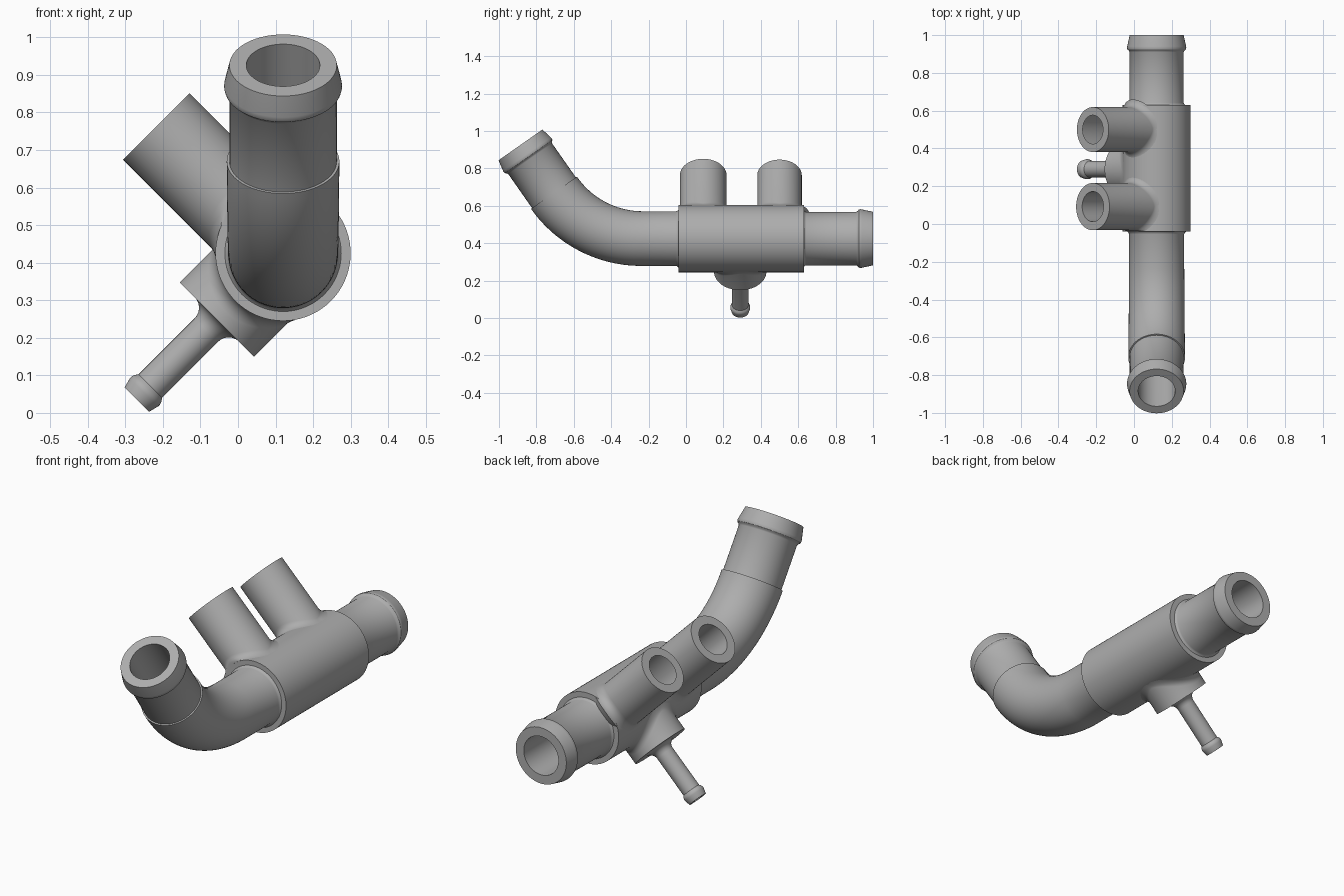
import bpy
import bmesh
from math import sin, cos, radians, pi, sqrt
from mathutils import Vector

cube = bpy.data.objects.get("Cube")
if cube:
    bpy.data.objects.remove(cube)

SEG = 72
AXIS = Vector((0.12, 0, 0.425))      # centre line of the straight body
BODY_R, FRONT_END = 0.18, -0.038
BEND_Y, BEND_R, BEND = -0.235, 0.575, radians(55)
BACK_Y, NECK = 1.0, 0.312
ARC_START = BACK_Y - BEND_Y
ARC_END = ARC_START + BEND_R * BEND
LENGTH = ARC_END + NECK
ANGLES = [2 * pi * i / SEG for i in range(SEG)]

grey = bpy.data.materials.new("grey_plastic")
grey.use_nodes = True
colour = (0.42, 0.42, 0.42, 1)
grey.diffuse_color = colour
grey.node_tree.nodes["Principled BSDF"].inputs["Base Color"].default_value = colour


def loft(name, rings):
    """Closed solid skinned through rings of points."""
    bm = bmesh.new()
    loops = [[bm.verts.new(p) for p in ring] for ring in rings]
    for a, b in zip(loops, loops[1:]):
        for i in range(SEG):
            j = (i + 1) % SEG
            bm.faces.new((a[i], a[j], b[j], b[i]))
    bm.faces.new(loops[0])
    bm.faces.new(loops[-1])
    bmesh.ops.recalc_face_normals(bm, faces=bm.faces)
    mesh = bpy.data.meshes.new(name)
    bm.to_mesh(mesh)
    bm.free()
    mesh.materials.append(grey)
    obj = bpy.data.objects.new(name, mesh)
    bpy.context.collection.objects.link(obj)
    return obj


def pipe_ring(s, r):
    """Ring across the bent centre line at distance s from the back end."""
    turn = min(max((s - ARC_START) / BEND_R, 0), BEND)
    heading = Vector((0, -cos(turn), sin(turn)))
    up = Vector((0, sin(turn), cos(turn)))
    if s < ARC_START:
        centre = AXIS + Vector((0, BACK_Y - s, 0))
    else:
        centre = AXIS + Vector((0, BEND_Y - BEND_R * sin(turn), BEND_R * (1 - cos(turn))))
        centre += heading * max(s - ARC_END, 0)
    return [centre + Vector((r * cos(t), 0, 0)) + up * r * sin(t) for t in ANGLES]


def side_point(y, direction, t, r, h):
    """Point around a port axis that leaves the body sideways."""
    across = direction.cross(Vector((0, 1, 0)))
    p = AXIS + Vector((0, y, 0)) + direction * h
    return p + across * r * sin(t) + Vector((0, r * cos(t), 0))


def side_ring(y, direction, r, h):
    return [side_point(y, direction, t, r, h) for t in ANGLES]


def saddle_ring(y, direction, r, fillet, a):
    """Ring of the rounded blend between a port and the round body."""
    ring = []
    for t in ANGLES:
        f = fillet * (0.4 + 0.6 * abs(cos(t)))
        rr = r + f * (1 - sin(a))
        h = sqrt(max(BODY_R ** 2 - (rr * sin(t)) ** 2, 0)) + f * (1 - cos(a)) - 0.002
        p = side_point(y, direction, t, rr, h)
        p.y = max(p.y, FRONT_END)
        ring.append(p)
    return ring


def port(name, y, direction, r, top, fillet):
    rings = [side_ring(y, direction, r * 0.9, 0.05)]
    rings += [saddle_ring(y, direction, r, fillet, radians(a)) for a in range(0, 91, 15)]
    rings.append(side_ring(y, direction, r, top))
    return loft(name, rings)


# Main pipe: barbed ends, thick body and swept bend
barb = [(0, 0.143), (0.06, 0.156), (0.068, 0.157), (0.076, 0.155), (0.083, 0.147), (0.09, 0.143)]
profile = barb + [(0.358, 0.143), (0.365, 0.146), (0.37, 0.153), (0.37, BODY_R),
                  (1.04, BODY_R), (1.04, 0.155), (1.046, 0.149), (1.054, 0.146)]
STEPS = 28
for i in range(STEPS + 1):
    k = i / STEPS
    profile.append((ARC_START + (ARC_END - ARC_START) * k, 0.146 + 0.004 * k))
profile += [(ARC_END, 0.143)] + [(LENGTH - s, r) for s, r in reversed(barb)]
parts = [loft("main_pipe", [pipe_ring(s, r) for s, r in profile])]

# Two branch ports and the small boss with its nipple
up_right = Vector((-1, 0, 1)).normalized()
down_right = Vector((-1, 0, -1)).normalized()
NIPPLE_Y = 0.29
parts.append(port("front_branch", 0.092, up_right, 0.125, 0.478, 0.04))
parts.append(port("back_branch", 0.5, up_right, 0.119, 0.478, 0.04))
parts.append(port("nipple_boss", NIPPLE_Y, down_right, 0.14, 0.25, 0.04))

nipple = [(0.09, 0.2)]
for a in range(0, 91, 15):
    nipple.append((0.044 + 0.04 * (1 - sin(radians(a))), 0.249 + 0.04 * (1 - cos(radians(a)))))
nipple += [(0.044, 0.5), (0.05, 0.508), (0.053, 0.516), (0.053, 0.524), (0.046, 0.551)]
parts.append(loft("nipple", [side_ring(NIPPLE_Y, down_right, r, h) for r, h in nipple]))

# Bores cut through every part
bore_path = [-0.05, ARC_START]
bore_path += [ARC_START + (ARC_END - ARC_START) * i / STEPS for i in range(1, STEPS + 1)]
bore_path.append(LENGTH + 0.05)
cutters = [loft("main_bore", [pipe_ring(s, 0.098) for s in bore_path])]
for name, y, direction, r in (("front_bore", 0.092, up_right, 0.08),
                              ("back_bore", 0.5, up_right, 0.076),
                              ("nipple_bore", NIPPLE_Y, down_right, 0.026)):
    cutters.append(loft(name, [side_ring(y, direction, r, h) for h in (0.01, 0.7)]))

for part in parts:
    bpy.ops.object.select_all(action="DESELECT")
    part.select_set(True)
    bpy.context.view_layer.objects.active = part
    for cutter in cutters:
        mod = part.modifiers.new("bore", "BOOLEAN")
        mod.operation = "DIFFERENCE"
        mod.solver = "EXACT"
        mod.object = cutter
        bpy.ops.object.modifier_apply(modifier=mod.name)
    bpy.ops.object.shade_smooth_by_angle(angle=radians(32))

for cutter in cutters:
    bpy.data.objects.remove(cutter)
